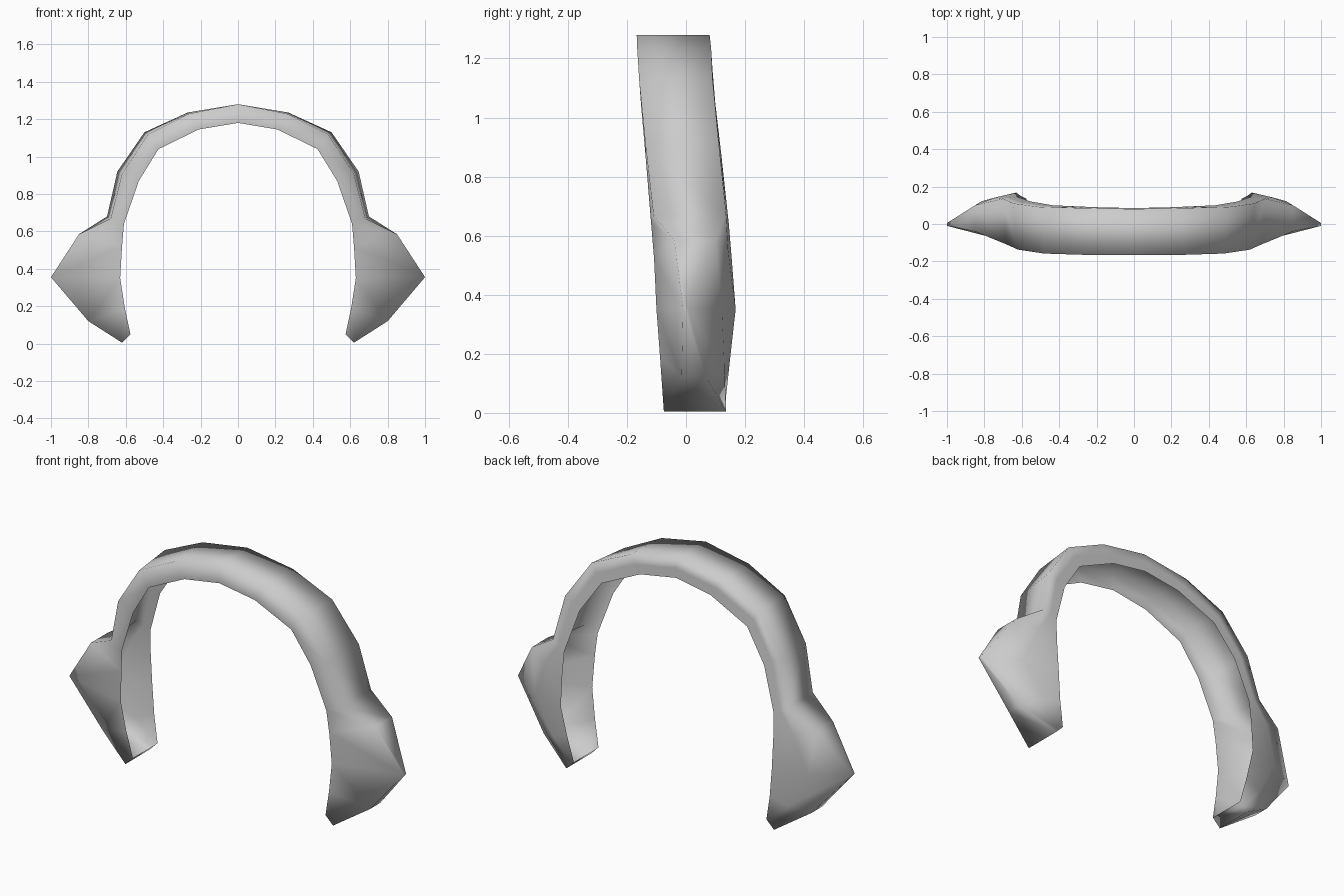
import bpy
import bmesh
from mathutils import Vector

default_cube = bpy.data.objects.get("Cube")
if default_cube:
    bpy.data.objects.remove(default_cube, do_unlink=True)

# One flat grey for the whole band
grey = bpy.data.materials.new("plain grey")
grey.use_nodes = True
colour = (0.6, 0.6, 0.6, 1)
grey.diffuse_color = colour
grey.node_tree.nodes["Principled BSDF"].inputs["Base Color"].default_value = colour

# Half arch stations from the crown down to the tip of the ear flare:
# outer and inner profiles in x and z, with depths of the corner edges
outer_profile = [(0, 1.28), (.27, 1.235), (.5, 1.13), (.645, .92), (.7, .68),
                 (.85, .585), (1, .355), (.8, .12), (.62, .005)]
inner_profile = [(0, 1.18), (.21, 1.145), (.425, 1.04), (.53, .87), (.61, .64),
                 (.62, .52), (.63, .35), (.605, .19), (.575, .05)]
outer_front_depth = [-.167, -.165, -.158, -.137, -.11, -.04, -.01, -.015, -.075]
outer_back_depth = [.08, .085, .09, .11, .135, .1, .005, .07, .135]
inner_front_depth = [-.16, -.158, -.152, -.137, -.118, -.108, -.1, -.088, -.075]
inner_back_depth = [.085, .09, .1, .12, .145, .155, .168, .15, .135]

# The front outer edge is slightly tucked in on the band, the back inner edge
# opens slightly outward, and the back of the ear flare is rounded
front_tuck = [0, .01, .02, .025, .02, 0, 0, 0, 0]
back_flare = [0, 0, .01, .02, .015, .01, 0, 0, 0]
back_bulge = [0, 0, 0, 0, 0, .015, .035, .02, 0]


def station_corners(index):
    """Open channel section: inner front, outer front, outer back, back, inner back."""
    outer_x, outer_z = outer_profile[index]
    inner_x, inner_z = inner_profile[index]
    tuck = front_tuck[index]
    inner_front = Vector((inner_x, inner_front_depth[index], inner_z))
    outer_front = Vector((outer_x - tuck, outer_front_depth[index], outer_z - tuck / 2))
    outer_back = Vector((outer_x, outer_back_depth[index], outer_z))
    inner_back = Vector((inner_x + back_flare[index], inner_back_depth[index], inner_z))
    back_middle = (outer_back + inner_back) / 2
    back_middle.y += back_bulge[index]
    return [inner_front, outer_front, outer_back, back_middle, inner_back]


# Loft the half band as a thin channel, hollow on its inner side,
# and close the lower end
bm = bmesh.new()
rings = [[bm.verts.new(corner) for corner in station_corners(index)]
         for index in range(len(outer_profile))]
for upper, lower in zip(rings, rings[1:]):
    for side in range(len(upper) - 1):
        bm.faces.new((upper[side], lower[side], lower[side + 1], upper[side + 1]))
bm.faces.new(rings[-1][::-1])

mesh = bpy.data.meshes.new("flared_head_band")
bm.to_mesh(mesh)
bm.free()
mesh.materials.append(grey)
for polygon in mesh.polygons:
    polygon.use_smooth = True
band = bpy.data.objects.new("flared_head_band", mesh)
bpy.context.collection.objects.link(band)

# The other half, welded at the crown
mirror = band.modifiers.new("mirror", "MIRROR")
mirror.use_axis[0] = True
mirror.use_clip = True
